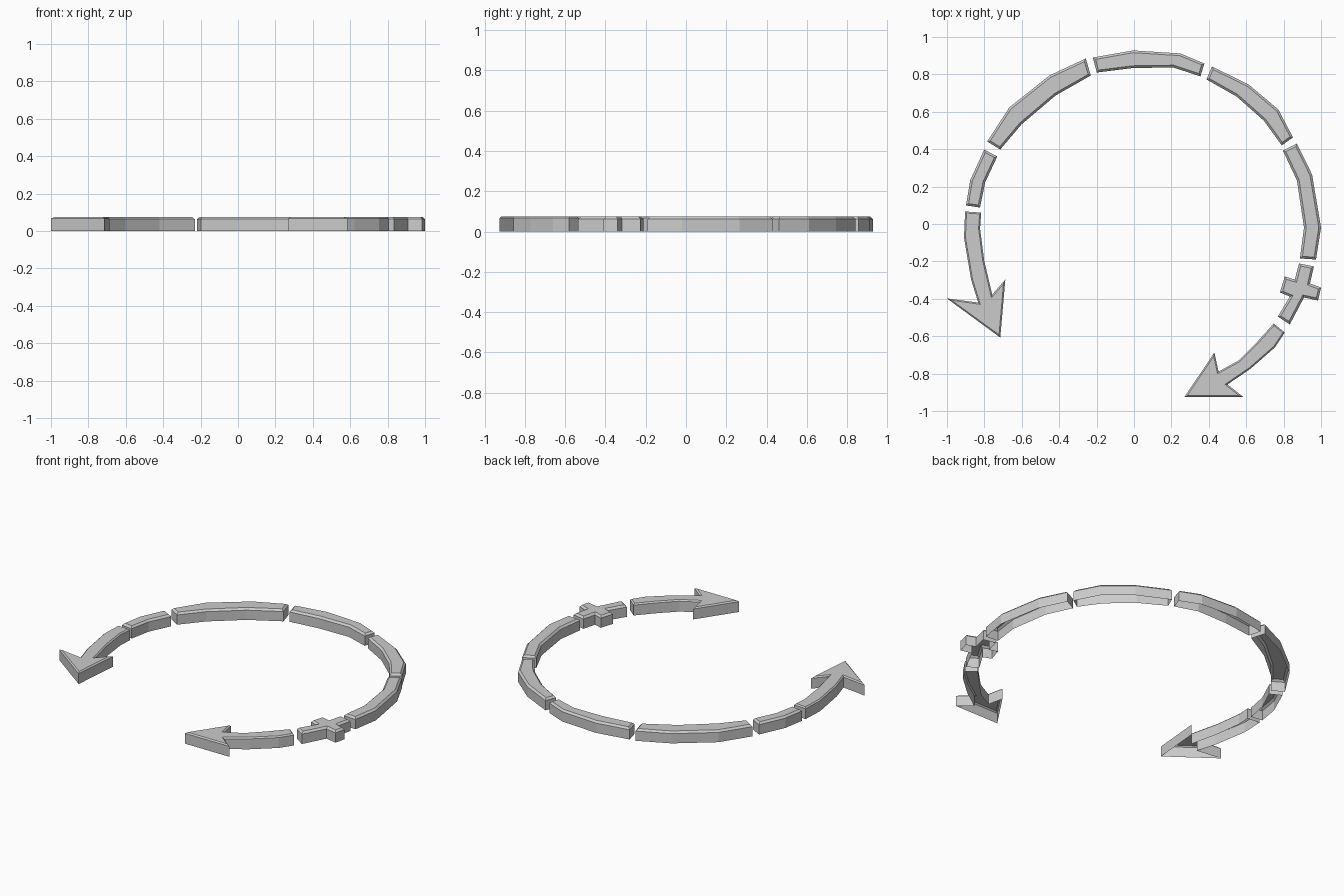
import bpy
from mathutils import Vector

if "Cube" in bpy.data.objects:
    bpy.data.objects.remove(bpy.data.objects["Cube"])

HEIGHT = 0.075


def inset(points, d):
    """Mitred inward offset of a counter-clockwise outline."""
    result = []
    for i, p in enumerate(points):
        e1 = (p - points[i - 1]).normalized()
        e2 = (points[(i + 1) % len(points)] - p).normalized()
        n1, n2 = Vector((-e1.y, e1.x)), Vector((-e2.y, e2.x))
        result.append(p + (n1 + n2) * d / max(1 + n1.dot(n2), 0.15))
    return result


def shell(name, outline, bevel=0.012):
    """Raised plate with a chamfered top edge and an open underside."""
    pts = [Vector(p) for p in outline]
    n = len(pts)
    area = sum(pts[i - 1].cross(pts[i]) for i in range(n))
    if area < 0:
        pts.reverse()
    rings = [(pts, 0), (pts, HEIGHT - bevel), (inset(pts, bevel), HEIGHT)]
    verts = [(p.x, p.y, z) for ring, z in rings for p in ring]
    faces = [(r * n + i, r * n + (i + 1) % n,
              (r + 1) * n + (i + 1) % n, (r + 1) * n + i)
             for r in range(2) for i in range(n)]
    faces.append(tuple(range(2 * n, 3 * n)))
    mesh = bpy.data.meshes.new(name)
    mesh.from_pydata(verts, [], faces)
    mesh.update()
    obj = bpy.data.objects.new(name, mesh)
    bpy.context.collection.objects.link(obj)
    return obj


def bar(name, outer, inner):
    """Curved bar between an outer and an inner rail."""
    return shell(name, outer + inner[::-1])


def arrow(name, rail_a, rail_b, barb_a, tip, barb_b):
    """Curved shaft between two rails, ending in a barbed head."""
    return shell(name, rail_a + [barb_a, tip, barb_b] + rail_b[::-1], 0.008)


# Ring bars, clockwise from the left
bar("left_bar",
    [(-.898, .099), (-.876, .233), (-.801, .398)],
    [(-.823, .088), (-.796, .222), (-.731, .361)])
bar("upper_left_bar",
    [(-.785, .441), (-.667, .623), (-.452, .794), (-.258, .885)],
    [(-.715, .398), (-.602, .532), (-.419, .687), (-.231, .794)])
bar("top_bar",
    [(-.22, .89), (-.005, .928), (.247, .912), (.376, .858)],
    [(-.199, .81), (-.005, .834), (.21, .837), (.355, .789)])
bar("upper_right_bar",
    [(.417, .842), (.613, .746), (.772, .612), (.85, .463)],
    [(.387, .773), (.548, .682), (.694, .553), (.79, .42)])
bar("right_bar",
    [(.871, .43), (.952, .265), (1, -.019), (.973, -.19)],
    [(.796, .393), (.871, .233), (.909, -.019), (.887, -.184)])

# Small cross
shell("cross",
      [(.882, -.211), (.962, -.227), (.941, -.318), (1, -.34),
       (.984, -.409), (.909, -.393), (.833, -.537), (.769, -.495),
       (.833, -.388), (.78, -.366), (.806, -.281), (.86, -.297)])

# Arrows at both ends of the ring
arrow("right_arrow",
      [(.806, -.58), (.753, -.66), (.624, -.773), (.5, -.858)],
      [(.747, -.532), (.661, -.628), (.559, -.73), (.452, -.789)],
      (.586, -.926), (.269, -.926), (.43, -.687))
arrow("left_arrow",
      [(-.817, .061), (-.823, -.024), (-.801, -.195), (-.758, -.377)],
      [(-.903, .067), (-.909, -.072), (-.871, -.297), (-.833, -.42)],
      (-.688, -.297), (-.715, -.607), (-1, -.398))
